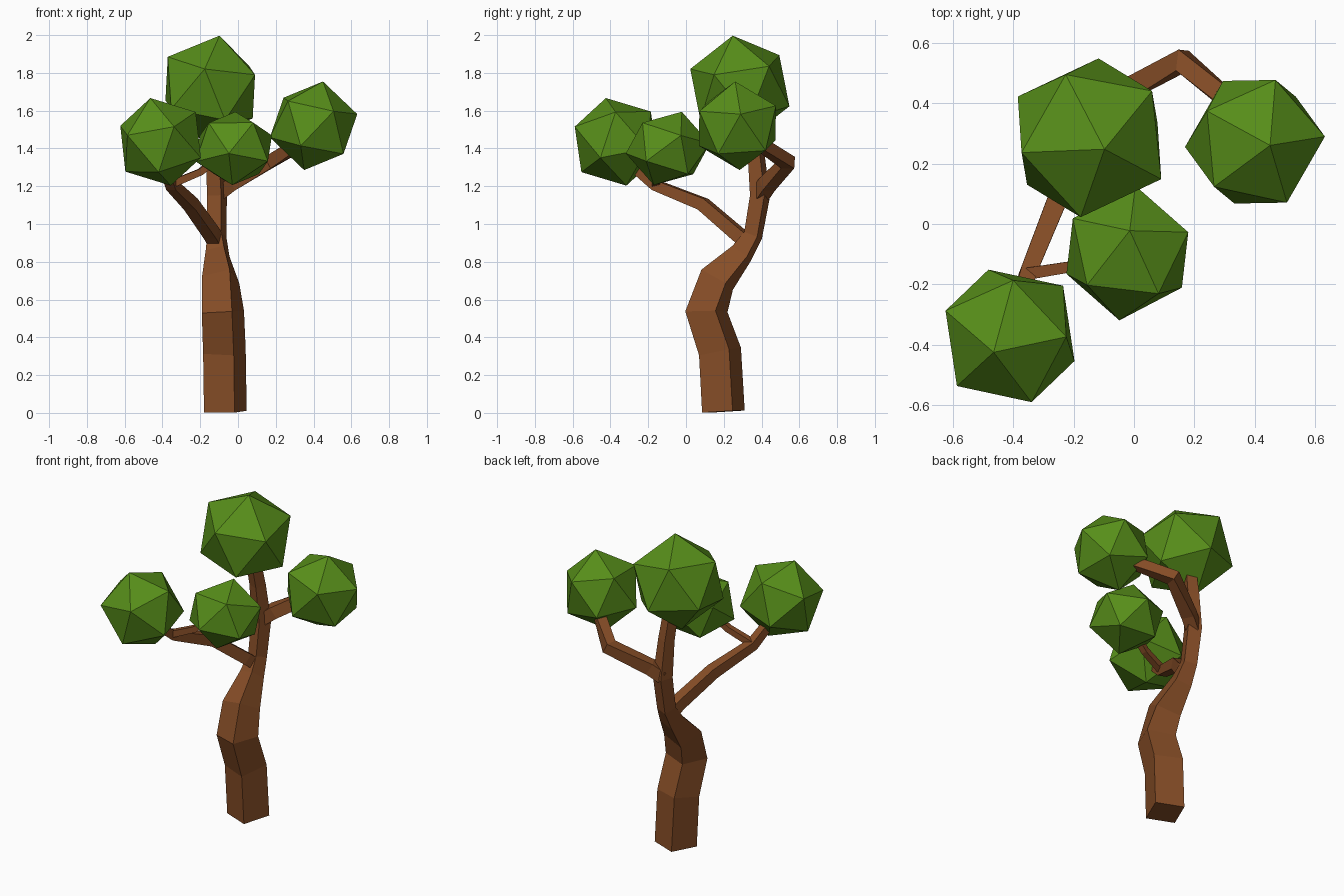
import bpy, bmesh
from mathutils import Vector, Matrix

if "Cube" in bpy.data.objects:
    bpy.data.objects.remove(bpy.data.objects["Cube"])


def material(name, color):
    m = bpy.data.materials.new(name)
    m.diffuse_color = color
    m.use_nodes = True
    m.node_tree.nodes["Principled BSDF"].inputs["Base Color"].default_value = m.diffuse_color
    return m


BARK = material("bark", (0.24, 0.075, 0.02, 1))
LEAF = material("leaf", (0.095, 0.27, 0.01, 1))


def add_object(name, bm, mat):
    bmesh.ops.recalc_face_normals(bm, faces=bm.faces[:])
    mesh = bpy.data.meshes.new(name)
    bm.to_mesh(mesh)
    bm.free()
    mesh.materials.append(mat)
    ob = bpy.data.objects.new(name, mesh)
    bpy.context.collection.objects.link(ob)
    return ob


def limb(name, sections, ref=(0.93, -0.37, 0)):
    """Square tube lofted along (x, y, z, side) sections."""
    bm = bmesh.new()
    pts = [Vector(s[:3]) for s in sections]
    rings = []
    for i, p in enumerate(pts):
        t = Vector()
        if i > 0:
            t += (p - pts[i - 1]).normalized()
        if i < len(pts) - 1:
            t += (pts[i + 1] - p).normalized()
        t.normalize()
        u = Vector(ref)
        u = (u - t * u.dot(t)).normalized()
        v = t.cross(u)
        h = sections[i][3] / 2
        rings.append([bm.verts.new(p + u * a * h + v * b * h)
                      for a, b in ((-1, -1), (1, -1), (1, 1), (-1, 1))])
    for r, s in zip(rings, rings[1:]):
        for k in range(4):
            j = (k + 1) % 4
            bm.faces.new((r[k], r[j], s[j], s[k]))
    bm.faces.new(rings[0][::-1])
    bm.faces.new(rings[-1])
    return add_object(name, bm, BARK)


def foliage(name, center, radius, top, neighbour, squash=1.0):
    """Icosahedron with one corner aimed at top and the next at neighbour."""
    c = Vector(center)
    bm = bmesh.new()
    bmesh.ops.create_icosphere(bm, subdivisions=1, radius=radius)
    bm.verts.ensure_lookup_table()
    # source frame from the mesh's own pole and one of its neighbours
    pole = max(bm.verts, key=lambda v: v.co.z)
    near = pole.link_edges[0].other_vert(pole)

    def frame(a, n):
        a = a.normalized()
        x = (n - a * n.dot(a)).normalized()
        return Matrix((x, a.cross(x), a)).transposed()

    rot = frame(Vector(top) - c, Vector(neighbour) - c) @ frame(pole.co, near.co).transposed()
    for v in bm.verts:
        q = rot @ v.co
        q.z *= squash
        v.co = c + q
    return add_object(name, bm, LEAF)


# Trunk, curving up into the tallest branch
limb("trunk", [
    (-0.067, 0.198, 0.007, 0.174),
    (-0.072, 0.180, 0.325, 0.174),
    (-0.080, 0.108, 0.535, 0.172),
    (-0.092, 0.165, 0.705, 0.155),
    (-0.108, 0.295, 0.845, 0.100),
    (-0.112, 0.355, 0.940, 0.078),
    (-0.112, 0.392, 1.150, 0.082),
    (-0.122, 0.370, 1.380, 0.068),
    (-0.135, 0.330, 1.600, 0.060),
])

# Branches
limb("right_branch", [
    (-0.115, 0.395, 1.160, 0.075),
    (-0.050, 0.430, 1.210, 0.075),
    (0.160, 0.540, 1.325, 0.070),
    (0.340, 0.385, 1.430, 0.060),
    (0.390, 0.300, 1.500, 0.055),
], ref=(0, 0, 1))
limb("left_branch", [
    (-0.108, 0.340, 0.890, 0.070),
    (-0.140, 0.270, 0.950, 0.070),
    (-0.250, 0.090, 1.105, 0.066),
    (-0.350, -0.160, 1.205, 0.055),
    (-0.380, -0.260, 1.290, 0.050),
    (-0.400, -0.340, 1.400, 0.050),
])
limb("small_branch", [
    (-0.355, -0.165, 1.210, 0.040),
    (-0.200, -0.140, 1.275, 0.036),
    (-0.060, -0.110, 1.380, 0.036),
], ref=(0, 0, 1))

# Leaf clumps
foliage("top_foliage", (-0.147, 0.285, 1.722), 0.282,
        (-0.097, 0.247, 2.0), (0.08, 0.46, 1.83))
foliage("right_foliage", (0.40, 0.272, 1.52), 0.24,
        (0.45, 0.26, 1.755), (0.615, 0.288, 1.577))
foliage("middle_foliage", (-0.022, -0.096, 1.40), 0.226,
        (-0.015, -0.03, 1.59), (0.005, 0.13, 1.40), squash=0.91)
foliage("left_foliage", (-0.41, -0.37, 1.435), 0.244,
        (-0.465, -0.425, 1.67), (-0.20, -0.36, 1.545))
